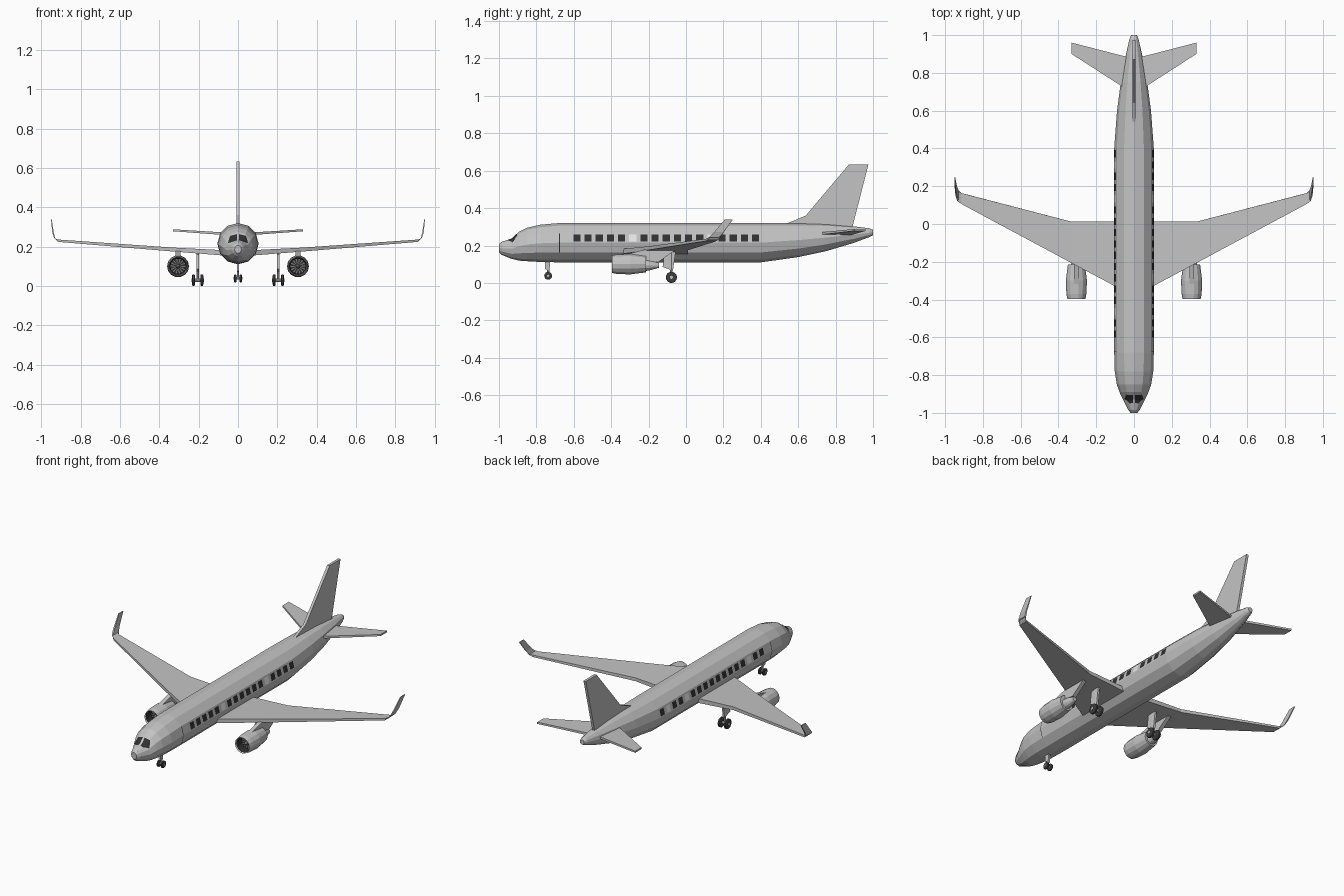
import bpy, bmesh, math
from mathutils import Vector
from mathutils.bvhtree import BVHTree

if "Cube" in bpy.data.objects:
    bpy.data.objects.remove(bpy.data.objects["Cube"])


def material(name, v):
    m = bpy.data.materials.new(name)
    m.use_nodes = True
    color = (v, v, v, 1)
    m.diffuse_color = color
    m.node_tree.nodes["Principled BSDF"].inputs["Base Color"].default_value = color
    return m


GREY = material("body grey", 0.55)
DARK = material("dark glass", 0.03)
RUBBER = material("tyre black", 0.045)
METAL = material("fan grey", 0.2)
WHITE = material("window white", 0.95)


def finish(name, bm, mats, mirror=False, fix=True):
    if fix:
        bmesh.ops.recalc_face_normals(bm, faces=bm.faces)
    me = bpy.data.meshes.new(name)
    bm.to_mesh(me)
    bm.free()
    for m in mats:
        me.materials.append(m)
    ob = bpy.data.objects.new(name, me)
    bpy.context.collection.objects.link(ob)
    if mirror:
        ob.modifiers.new("Mirror", 'MIRROR')
    return ob


def loft(bm, rings):
    """Skin a row of equal point rings and cap both ends."""
    rows = [[bm.verts.new(p) for p in r] for r in rings]
    n = len(rows[0])
    bands = [[bm.faces.new((a[i], a[(i + 1) % n], b[(i + 1) % n], b[i])) for i in range(n)]
             for a, b in zip(rows, rows[1:])]
    first = bm.faces.new(rows[0])
    bm.faces.new(rows[-1])
    return bands, first


def oval(y, cx, cz, rx, rz, n=12):
    return [(cx + rx * math.cos(i * math.tau / n), y, cz + rz * math.sin(i * math.tau / n))
            for i in range(n)]


def disc_x(x, y, z, r, n=14):
    return [(x, y + r * math.cos(i * math.tau / n), z + r * math.sin(i * math.tau / n))
            for i in range(n)]


def side_plate(bm, pts, x0, x1):
    """Side profile (y, z) given thickness along x."""
    return loft(bm, [[(x, y, z) for y, z in pts] for x in (x0, x1)])


def surface(name, sections, mirror=True):
    """Flying surface from (x, z, front y, back y, half thickness x, z)."""
    bm = bmesh.new()
    loft(bm, [[(x - tx, f, z - tz), (x - tx, b, z - tz), (x + tx, b, z + tz), (x + tx, f, z + tz)]
              for x, z, f, b, tx, tz in sections])
    return finish(name, bm, [GREY], mirror)


# Fuselage: station y, half width, bottom, top
stations = [(-1, .017, .165, .207), (-.985, .03, .15, .22), (-.93, .058, .128, .238),
            (-.89, .077, .119, .275), (-.85, .091, .116, .295), (-.78, .102, .112, .311),
            (-.68, .105, .11, .32), (.4, .105, .11, .32), (.6, .09, .138, .32),
            (.75, .07, .17, .315), (.9, .042, .215, .302), (.98, .024, .245, .292),
            (1, .015, .255, .284)]
bm = bmesh.new()
loft(bm, [oval(y, 0, (b + t) / 2, w, (t - b) / 2) for y, w, b, t in stations])
bmesh.ops.recalc_face_normals(bm, faces=bm.faces)
skin = BVHTree.FromBMesh(bm)
finish("fuselage", bm, [GREY])


def patch(bm, quad, direction, nu=1, nv=1, mat=0, lift=.002):
    """Project a quad (2x2 corners) onto the fuselage as a thin decal face."""
    d = Vector(direction)
    a, b, c, e = [Vector(p) for p in quad]
    rows = []
    for j in range(nv + 1):
        row = []
        for i in range(nu + 1):
            p = a.lerp(b, i / nu).lerp(e.lerp(c, i / nu), j / nv)
            hit = skin.ray_cast(p - d * 2, d)[0]
            row.append(bm.verts.new((hit or p) - d * lift))
        rows.append(row)
    for r, s in zip(rows, rows[1:]):
        for i in range(nu):
            f = bm.faces.new((r[i], r[i + 1], s[i + 1], s[i]))
            f.material_index = mat
            f.normal_update()
            if f.normal.dot(d) > 0:
                f.normal_flip()


# Cabin windows, a few with white blinds
bm = bmesh.new()
for side, blinds in ((1, (5, 12)), (-1, (2, 12, 15))):
    for i in range(17):
        y = -.583 + i * .0597
        quad = [(0, y - .019, .221), (0, y + .019, .221), (0, y + .019, .259), (0, y - .019, .259)]
        patch(bm, quad, (-side, 0, 0), mat=int(i in blinds))
finish("cabin_windows", bm, [DARK, WHITE], fix=False)

# Door seam
bm = bmesh.new()
for z0, z1 in ((.163, .2149), (.2151, .265)):
    patch(bm, [(0, -.678, z0), (0, -.674, z0), (0, -.674, z1), (0, -.678, z1)], (-1, 0, 0))
finish("door_seams", bm, [DARK], mirror=True, fix=False)

# Cockpit windscreen
bm = bmesh.new()
patch(bm, [(.006, 0, .232), (.052, 0, .217), (.04, 0, .255), (.006, 0, .263)], (0, 1, 0), 8, 6, lift=.004)
finish("windscreen", bm, [DARK], mirror=True, fix=False)

# Wings with upturned tips
surface("wings", [(.04, .166, -.362, .012, 0, .014), (.33, .185, -.207, .012, 0, .01),
                  (.915, .23, .107, .164, .001, .006), (.932, .24, .122, .178, .004, .004),
                  (.941, .27, .15, .2, .004, .001), (.949, .338, .207, .25, .002, 0)])

# Tailplane and fin
surface("tailplane", [(.02, .262, .7, .88, 0, .007), (.33, .283, .9, .96, 0, .005)])
bm = bmesh.new()
side_plate(bm, [(.54, .318), (.64, .36), (.87, .632), (.975, .632), (.885, .28), (.6, .28)], -.008, .008)
finish("tail_fin", bm, [GREY])

# Engines: intake, cowl and exhaust core in one skin
EX, EZ = .305, .1
bm = bmesh.new()
cowl = [(-.34, .041), (-.39, .044), (-.396, .048), (-.37, .053), (-.3, .056), (-.215, .045)]
bands, back = loft(bm, [oval(y, EX, EZ, r, r, 14) for y, r in cowl])
for f in bands[0] + [back]:
    f.material_index = 1
finish("engine_cowls", bm, [GREY, DARK], mirror=True)

bm = bmesh.new()
loft(bm, [oval(y, EX, EZ - .006, r, r) for y, r in ((-.23, .032), (-.19, .026), (-.145, .013))])
finish("engine_exhausts", bm, [GREY], mirror=True)

# Fan blades and spinner
bm = bmesh.new()
for i in range(14):
    a = i * math.tau / 14
    pts = [(.008, -.06), (.038, -.06), (.038, .1), (.008, .2)]
    bm.faces.new([bm.verts.new((EX + r * math.cos(a + t), -.346, EZ + r * math.sin(a + t)))
                  for r, t in pts])
loft(bm, [oval(y, EX, EZ, r, r, 10) for y, r in ((-.375, .002), (-.36, .009), (-.341, .012))])
finish("engine_fans", bm, [METAL], mirror=True)

# Engine pylons
bm = bmesh.new()
side_plate(bm, [(-.34, .148), (-.22, .178), (-.05, .18), (-.15, .11), (-.25, .125)], EX - .012, EX + .012)
finish("engine_pylons", bm, [GREY], mirror=True)


# Landing gear
def wheels(name, x, y, z, r, gap, half):
    bm = bmesh.new()
    for cx in (x - gap, x + gap):
        steps = ((-half, .75), (-half * .6, 1), (half * .6, 1), (half, .75))
        loft(bm, [disc_x(cx + dx, y, z, r * k) for dx, k in steps])
    finish(name, bm, [RUBBER])
    bm = bmesh.new()
    reach = gap + half + .002
    loft(bm, [disc_x(x + dx, y, z, r * .3, 8) for dx in (-reach, reach)])
    finish(name + "_axle", bm, [GREY])


def strut(name, x, y, z0, z1, r):
    bm = bmesh.new()
    loft(bm, [[(x + r * math.cos(i * math.tau / 8), y + r * math.sin(i * math.tau / 8), z)
               for i in range(8)] for z in (z0, z1)])
    finish(name, bm, [GREY])


for side, label in ((1, "left"), (-1, "right")):
    x = side * .205
    wheels(label + "_main_wheels", x, -.078, .03, .03, .021, .008)
    strut(label + "_main_strut", x, -.078, .03, .175, .007)
    bm = bmesh.new()
    side_plate(bm, [(-.125, .085), (-.07, .065), (-.055, .17), (-.115, .16)], x - .006, x + .006)
    finish(label + "_gear_door", bm, [GREY])

wheels("nose_wheels", 0, -.737, .038, .021, .014, .006)
strut("nose_strut", 0, -.737, .038, .125, .006)
bm = bmesh.new()
side_plate(bm, [(-.755, .075), (-.73, .065), (-.725, .12), (-.755, .12)], -.006, .006)
finish("nose_gear_door", bm, [GREY])
